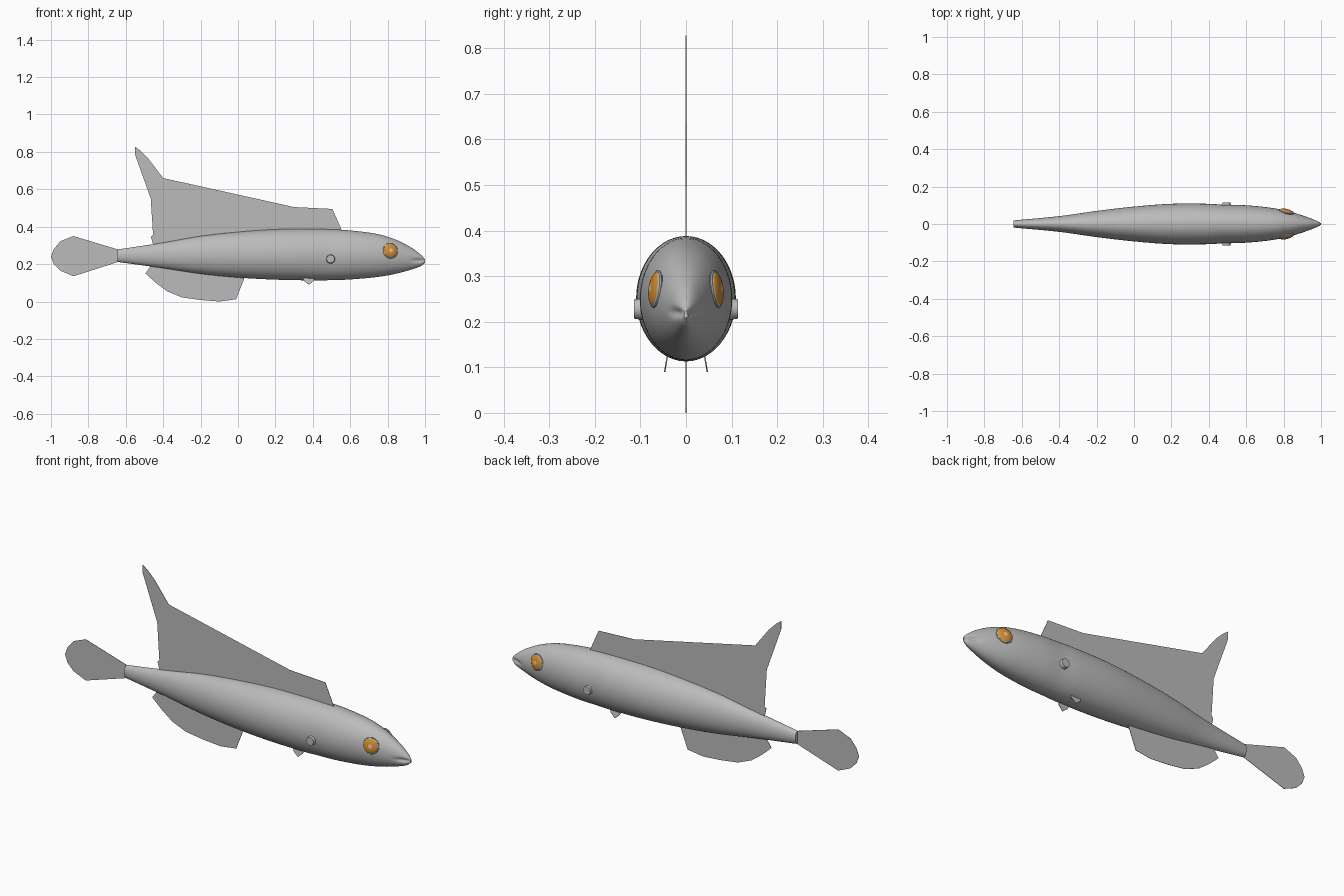
import bpy
import bmesh
import math
from mathutils import Vector

cube = bpy.data.objects.get("Cube")
if cube:
    bpy.data.objects.remove(cube, do_unlink=True)


def material(name, colour):
    mat = bpy.data.materials.new(name)
    mat.use_nodes = True
    mat.diffuse_color = (*colour, 1)
    shader = mat.node_tree.nodes["Principled BSDF"]
    shader.inputs["Base Color"].default_value = (*colour, 1)
    shader.inputs["Roughness"].default_value = 0.6
    return mat


grey = material("fish grey", (0.5, 0.5, 0.5))
orange = material("iris orange", (0.68, 0.27, 0.03))
peach = material("pupil peach", (0.8, 0.55, 0.33))


def make_object(name, bm, materials, smooth=True):
    bmesh.ops.recalc_face_normals(bm, faces=bm.faces)
    mesh = bpy.data.meshes.new(name)
    bm.to_mesh(mesh)
    bm.free()
    for mat in materials:
        mesh.materials.append(mat)
    obj = bpy.data.objects.new(name, mesh)
    bpy.context.collection.objects.link(obj)
    if smooth:
        bpy.ops.object.select_all(action="DESELECT")
        obj.select_set(True)
        bpy.context.view_layer.objects.active = obj
        bpy.ops.object.shade_smooth_by_angle(angle=math.radians(45))
    return obj


def smooth_path(points, steps):
    """Spline through the points, with ends held in place."""
    pts = [Vector(p) for p in points]
    result = []
    for i in range(len(pts) - 1):
        a, b = pts[i], pts[i + 1]
        before, after = pts[max(i - 1, 0)], pts[min(i + 2, len(pts) - 1)]
        span = b[0] - a[0]
        slope_a = (b - before) / (b[0] - before[0]) * span
        slope_b = (after - a) / (after[0] - a[0]) * span
        for s in range(steps):
            t = s / steps
            result.append(a * (2 * t**3 - 3 * t**2 + 1) + slope_a * (t**3 - 2 * t**2 + t)
                          + b * (3 * t**2 - 2 * t**3) + slope_b * (t**3 - t**2))
    return result + [pts[-1]]


# Body: stations of x, belly height, back height, half width
stations = [
    (-0.645, 0.212, 0.278, 0.019), (-0.4, 0.178, 0.315, 0.042),
    (-0.2, 0.148, 0.35, 0.07), (0, 0.128, 0.372, 0.093),
    (0.2, 0.117, 0.386, 0.108), (0.4, 0.113, 0.388, 0.108),
    (0.49, 0.114, 0.386, 0.102), (0.6, 0.118, 0.38, 0.1),
    (0.75, 0.132, 0.36, 0.084), (0.85, 0.15, 0.328, 0.061),
    (0.93, 0.172, 0.286, 0.036), (0.98, 0.191, 0.248, 0.018),
    (1, 0.208, 0.226, 0.006)]
SIDES = 56
bm = bmesh.new()
rings = []
for x, low, high, width in smooth_path(stations, 5):
    ring = []
    open_mouth = min(max((x - 0.92) / 0.05, 0), 1)
    for k in range(SIDES):
        angle = math.tau * k / SIDES
        z = (low + high) / 2 + (high - low) / 2 * math.sin(angle)
        dent = math.exp(-((z - 0.22) / 0.009) ** 2) * open_mouth
        y = width * math.cos(angle) * (1 - 0.45 * dent)
        ring.append(bm.verts.new((x, y, z)))
    rings.append(ring)
for first, second in zip(rings, rings[1:]):
    for k in range(SIDES):
        n = (k + 1) % SIDES
        bm.faces.new((first[k], first[n], second[n], second[k]))
bm.faces.new(rings[0])
bm.faces.new(rings[-1])
make_object("body", bm, [grey])


# Thin fins cut from side outlines
def fin(name, outline, y=0, lean=0, thickness=0.002):
    bm = bmesh.new()
    top = max(z for _, z in outline)
    bm.faces.new([bm.verts.new((x, y + lean * (top - z), z)) for x, z in outline])
    bmesh.ops.triangulate(bm, faces=bm.faces)
    obj = make_object(name, bm, [grey], smooth=False)
    solid = obj.modifiers.new("thickness", "SOLIDIFY")
    solid.thickness = thickness
    solid.offset = 0
    return obj


fin("tail_fin", [
    (-0.63, 0.275), (-0.88, 0.35), (-0.95, 0.322), (-0.985, 0.28), (-1, 0.24),
    (-0.985, 0.2), (-0.95, 0.165), (-0.88, 0.135), (-0.63, 0.215)])
fin("dorsal_fin", [
    (0.56, 0.37), (0.505, 0.495), (0.3, 0.505), (0, 0.51), (-0.2, 0.519),
    (-0.29, 0.535), (-0.33, 0.57), (-0.4, 0.66), (-0.48, 0.765), (-0.52, 0.805),
    (-0.55, 0.828), (-0.55, 0.785), (-0.445, 0.49), (-0.435, 0.38),
    (-0.465, 0.345), (-0.45, 0.29), (0, 0.35), (0.4, 0.37)])
fin("anal_fin", [
    (0.04, 0.14), (-0.01, 0.012), (-0.1, 0), (-0.2, 0.008), (-0.3, 0.022),
    (-0.38, 0.055), (-0.44, 0.1), (-0.495, 0.15), (-0.46, 0.2), (-0.2, 0.17)])

for side, label in ((1, "left"), (-1, "right")):
    # Small belly fins
    fin(label + "_pelvic_fin",
        [(0.345, 0.13), (0.355, 0.108), (0.38, 0.09), (0.405, 0.112), (0.41, 0.13)],
        y=side * 0.04, lean=side * 0.17, thickness=0.003)

    # Round pectoral fin stubs behind the gills
    bm = bmesh.new()
    bmesh.ops.create_cone(bm, cap_ends=True, segments=24,
                          radius1=0.025, radius2=0.021, depth=0.022)
    stub = make_object(label + "_pectoral_fin", bm, [grey])
    stub.location = (0.495, side * 0.103, 0.228)
    stub.rotation_euler = (-side * math.pi / 2, 0, 0)

    # Bulging eyes with grey rim, iris and pupil
    bm = bmesh.new()
    bmesh.ops.create_uvsphere(bm, u_segments=32, v_segments=24, radius=1)
    for face in bm.faces:
        centre = face.calc_center_median()
        spread = math.hypot(centre.x, centre.y)
        if centre.z > 0:
            face.material_index = 2 if spread < 0.25 else 1 if spread < 0.93 else 0
    eye = make_object(label + "_eye", bm, [grey, orange, peach])
    facing = Vector((0.24, side, 0.14)).to_track_quat("Z", "Y")
    eye.rotation_mode = "QUATERNION"
    eye.rotation_quaternion = facing
    eye.scale = (0.039, 0.039, 0.014)
    eye.location = (0.815, side * 0.066, 0.272)

    # Raised eyelid ring
    bpy.ops.mesh.primitive_torus_add(major_segments=36, minor_segments=8,
                                     major_radius=0.038, minor_radius=0.004)
    lid = bpy.context.object
    lid.name = label + "_eyelid"
    lid.rotation_mode = "QUATERNION"
    lid.rotation_quaternion = facing
    lid.location = eye.location
    lid.data.materials.append(grey)
    bpy.ops.object.shade_smooth_by_angle()
